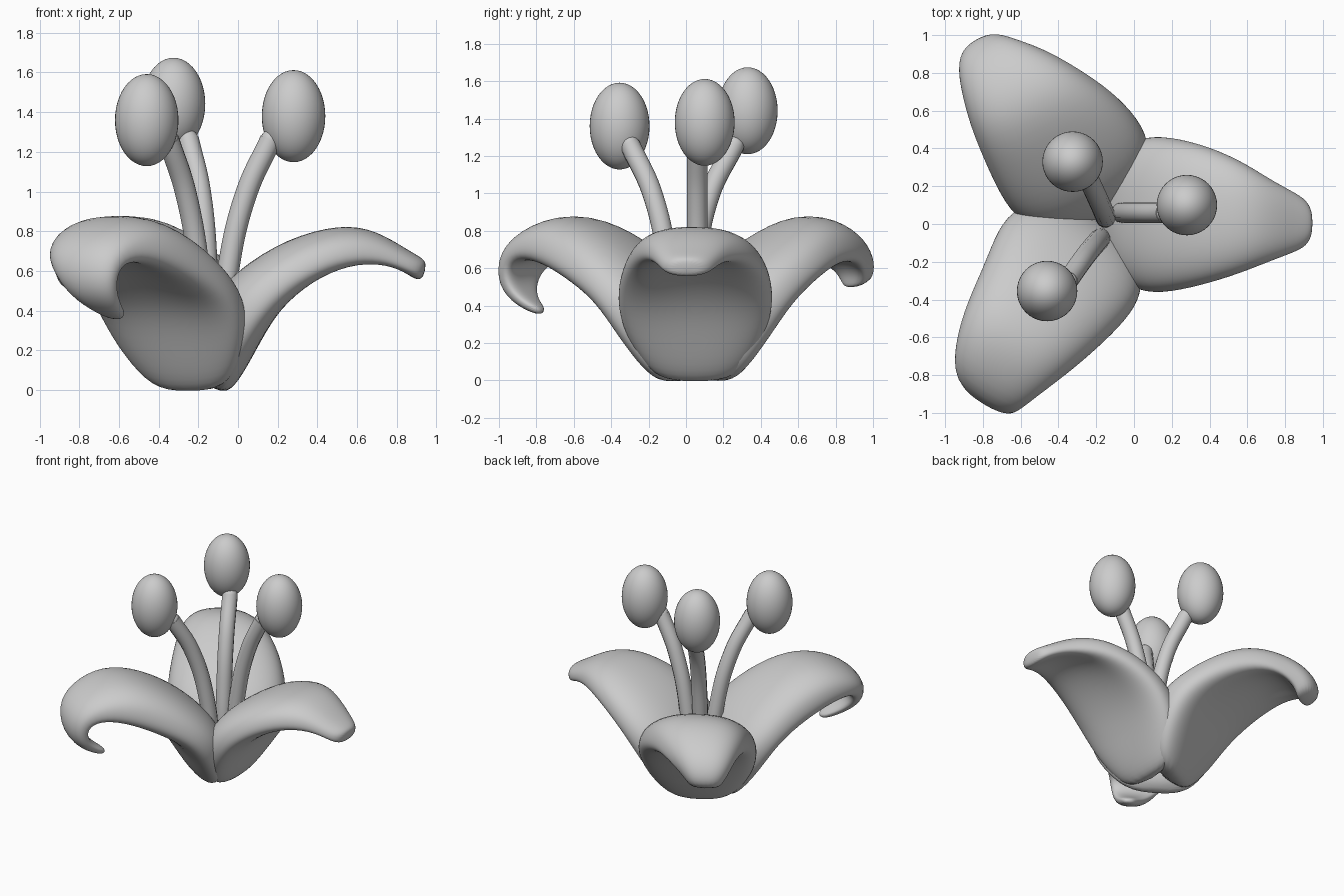
import bpy, bmesh
from math import cos, sin, pi, radians, copysign
from mathutils import Vector

if "Cube" in bpy.data.objects:
    bpy.data.objects.remove(bpy.data.objects["Cube"])

CENTRE = Vector((-0.20, 0.05, 0))
SIDES = 20

# Petal stations: lower r, lower z, upper r, upper z, half width, sideways shift, hollow
BASE = [
    (0.13, -0.02, 0.02, 0.03, 0.18, 0, 0),
    (0.20, 0.03, 0.00, 0.30, 0.31, 0, 0),
    (0.31, 0.20, 0.08, 0.48, 0.405, 0, 0.05),
    (0.43, 0.375, 0.20, 0.61, 0.425, 0, 0.12),
]
# Each petal: angle, extra reach of the base inward, overall sideways shift, outer stations
TIPS = {
    "right_petal": (0, 0.0, 0.0, [
        (0.60, 0.51, 0.44, 0.765, 0.385, 0, 0.2), (0.77, 0.585, 0.72, 0.84, 0.31, -0.01, 0.28),
        (0.93, 0.60, 0.90, 0.805, 0.22, -0.03, 0.28), (1.03, 0.58, 1.05, 0.71, 0.165, -0.04, 0.15),
        (1.10, 0.55, 1.13, 0.665, 0.125, -0.045, 0), (1.135, 0.565, 1.15, 0.64, 0.06, -0.045, 0)]),
    "back_petal": (119, 0.045, -0.025, [
        (0.60, 0.50, 0.42, 0.79, 0.39, 0.02, 0.2), (0.78, 0.58, 0.66, 0.90, 0.325, 0.06, 0.28),
        (0.92, 0.59, 0.88, 0.86, 0.25, 0.09, 0.28), (0.98, 0.55, 1.06, 0.75, 0.18, 0.12, 0.15),
        (0.99, 0.515, 1.13, 0.62, 0.13, 0.13, 0), (1.0, 0.49, 1.11, 0.53, 0.09, 0.13, 0)]),
    "front_petal": (238, 0.0, 0.018, [
        (0.60, 0.47, 0.43, 0.785, 0.385, 0, 0.2), (0.80, 0.56, 0.71, 0.90, 0.335, -0.02, 0.28),
        (0.96, 0.61, 0.95, 0.86, 0.27, -0.03, 0.28), (1.03, 0.59, 1.17, 0.72, 0.21, -0.02, 0.15),
        (1.04, 0.52, 1.18, 0.50, 0.15, 0.02, 0.1), (0.98, 0.44, 1.05, 0.39, 0.09, 0.06, 0),
        (0.90, 0.39, 0.90, 0.34, 0.04, 0.08, 0)]),
}


def petal(name, angle, reach, slide, tip):
    """Loft a section with a domed top and gently hollow underside along the petal."""
    d = Vector((cos(radians(angle)), sin(radians(angle)), 0))
    side = Vector((-d.y, d.x, 0))
    bm = bmesh.new()
    rings = []
    for n, (lr, lz, ur, uz, w, shift, hollow) in enumerate(BASE + tip):
        if n < 4:
            ur -= reach
            uz += reach * 0.4
        ring = []
        for i in range(SIDES):
            a = 2 * pi * i / SIDES
            c, s = cos(a), sin(a)
            k = abs(s)
            h = 0.4 + 0.6 * k ** 0.85 if s >= 0 else 0.4 - 0.4 * k ** 0.85 + hollow * k ** 4
            lat = shift + slide + w * copysign(abs(c) ** 0.85, c)
            r, z = lr + (ur - lr) * h, lz + (uz - lz) * h
            ring.append(bm.verts.new(CENTRE + d * r + side * lat + Vector((0, 0, z))))
        rings.append(ring)
    for p, q in zip(rings, rings[1:]):
        for i in range(SIDES):
            j = (i + 1) % SIDES
            bm.faces.new((p[i], p[j], q[j], q[i]))
    bm.faces.new(rings[0])
    bm.faces.new(rings[-1])
    bmesh.ops.recalc_face_normals(bm, faces=bm.faces)
    for f in bm.faces:
        f.smooth = True
    me = bpy.data.meshes.new(name)
    bm.to_mesh(me)
    bm.free()
    ob = bpy.data.objects.new(name, me)
    bpy.context.collection.objects.link(ob)
    ob.modifiers.new("smooth", "SUBSURF").levels = 2
    ob.modifiers["smooth"].render_levels = 2


def stamen(name, path, anther):
    # Curved filament
    cu = bpy.data.curves.new(name + "_filament", "CURVE")
    cu.dimensions = "3D"
    cu.bevel_depth = 0.055
    cu.bevel_resolution = 4
    cu.use_fill_caps = True
    sp = cu.splines.new("BEZIER")
    sp.bezier_points.add(len(path) - 1)
    for bp, co in zip(sp.bezier_points, path):
        bp.co = co
        bp.handle_left_type = bp.handle_right_type = "AUTO"
    ob = bpy.data.objects.new(name + "_filament", cu)
    bpy.context.collection.objects.link(ob)
    # Rounded filament end
    bpy.ops.mesh.primitive_uv_sphere_add(segments=20, ring_count=12, radius=0.052, location=path[-1])
    bpy.context.object.name = name + "_filament_end"
    bpy.ops.object.shade_smooth()
    # Egg-shaped anther
    bpy.ops.mesh.primitive_uv_sphere_add(segments=40, ring_count=24, radius=1, location=anther)
    bpy.context.object.name = name + "_anther"
    bpy.context.object.scale = (0.16, 0.16, 0.232)
    bpy.ops.object.shade_smooth()


# Petals
for name, (angle, reach, slide, tip) in TIPS.items():
    petal(name, angle, reach, slide, tip)

# Stamens
stamen("right_stamen", [(-0.08, 0.06, 0.2), (-0.05, 0.06, 0.6), (0.045, 0.06, 1.0), (0.165, 0.06, 1.26)],
       (0.28, 0.10, 1.38))
stamen("back_stamen", [(-0.15, 0.03, 0.2), (-0.155, 0.05, 0.6), (-0.19, 0.13, 1.0), (-0.25, 0.26, 1.26)],
       (-0.325, 0.33, 1.442))
stamen("front_stamen", [(-0.17, -0.07, 0.2), (-0.195, -0.095, 0.6), (-0.265, -0.18, 1.0), (-0.35, -0.30, 1.26)],
       (-0.46, -0.355, 1.36))
